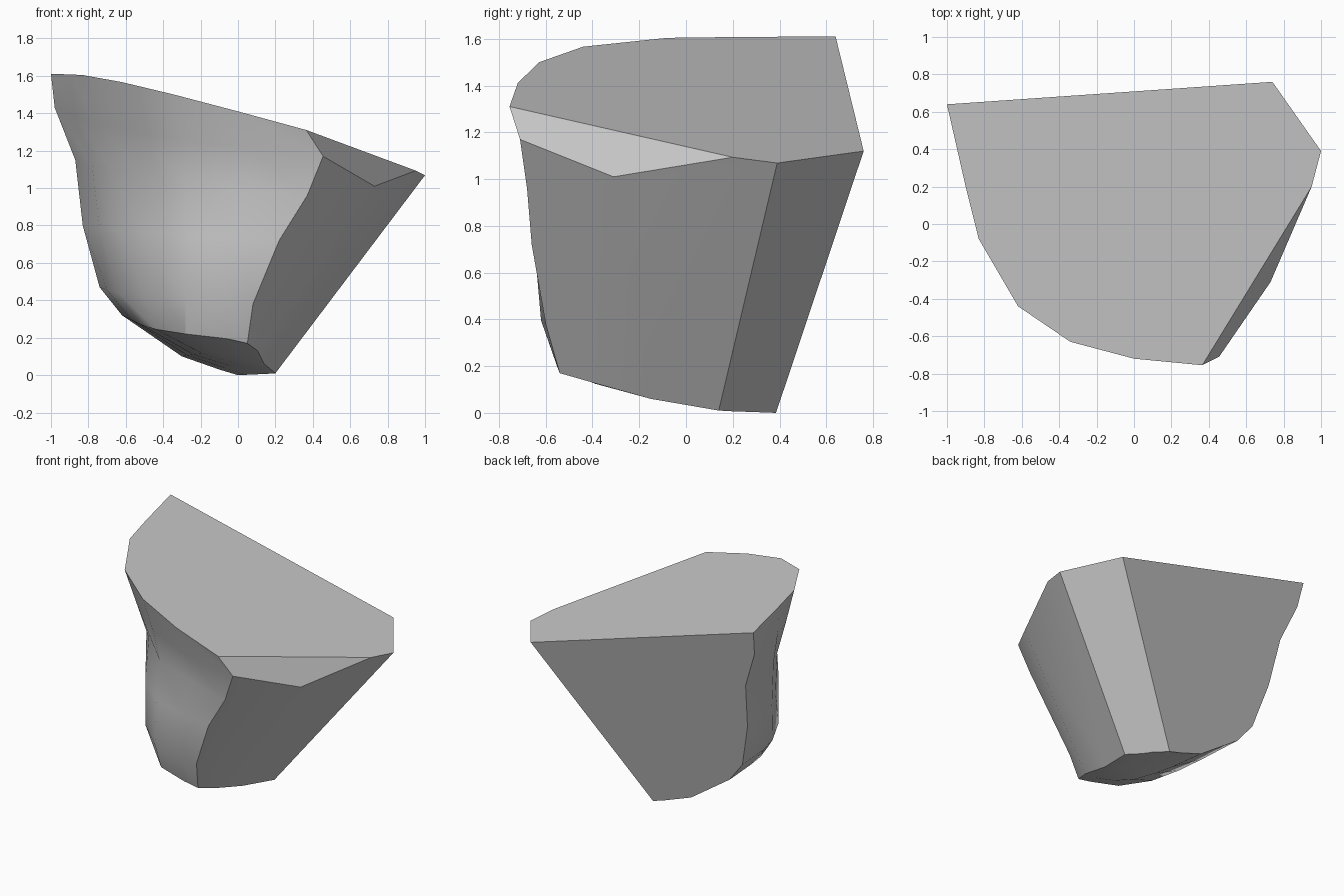
import bpy
import bmesh
import math

# Remove the default object
default = bpy.data.objects.get("Cube")
if default:
    bpy.data.objects.remove(default, do_unlink=True)

# Single stone colour
stone = bpy.data.materials.new("stone_grey")
stone.use_nodes = True
grey = (0.585, 0.585, 0.585, 1)
stone.diffuse_color = grey
stone.node_tree.nodes["Principled BSDF"].inputs["Base Color"].default_value = grey


def top_height(x, y):
    """Height of the flat sloping top cut."""
    return 1.369 - 0.278 * x - 0.057 * y


def back_depth(x, z):
    """Depth of the flat leaning back cut."""
    return 0.385 + 0.138 * x + 0.244 * z


# Weathered front: rows from the top rim down to the foot.
# Each row: height at left end, height at right end, x on the back cut, then plan points
rows = [
    (1.61, 1.31, -1, [(-.9, .2), (-.83, -.08), (-.62, -.44), (-.34, -.63), (0, -.72), (.365, -.755)]),
    (1.43, 1.17, -.98, [(-.87, .17), (-.75, -.1), (-.56, -.38), (-.29, -.58), (.04, -.68), (.455, -.71)]),
    (1.15, .96, -.87, [(-.78, .09), (-.67, -.11), (-.5, -.33), (-.27, -.53), (.05, -.62), (.37, -.68)]),
    (.8, .72, -.83, [(-.74, .05), (-.65, -.12), (-.5, -.37), (-.27, -.57), (0, -.65), (.22, -.66)]),
    (.47, .38, -.74, [(-.7, .09), (-.64, -.1), (-.5, -.37), (-.28, -.57), (-.04, -.62), (.08, -.6)]),
    (.32, .17, -.62, [(-.57, .06), (-.52, -.13), (-.44, -.33), (-.28, -.5), (-.06, -.55), (.05, -.54)]),
    (.1, .13, -.3, [(-.27, .1), (-.24, -.06), (-.19, -.22), (-.1, -.33), (.02, -.39), (.105, -.4)]),
    (.03, .06, -.1, [(-.06, .22), (-.01, .1), (.04, 0), (.08, -.08), (.11, -.12), (.14, -.15)]),
    (0, .01, 0, [(.04, .34), (.08, .3), (.11, .25), (.15, .2), (.18, .17), (.2, .14)]),
]

bm = bmesh.new()
grid = []
for number, (z_left, z_right, x_back, plan) in enumerate(rows):
    points = [(x_back, back_depth(x_back, z_left))] + plan
    line = []
    for i, (x, y) in enumerate(points):
        z = z_left + (z_right - z_left) * i / (len(points) - 1)
        if number == 0:
            z = top_height(x, y)
        line.append(bm.verts.new((x, y, z)))
    grid.append(line)

for upper, lower in zip(grid, grid[1:]):
    for i in range(len(upper) - 1):
        bm.faces.new((upper[i], lower[i], lower[i + 1], upper[i + 1]))

# Corners of the flat cuts
back_corner, side_corner, bevel_end = [
    bm.verts.new((x, y, top_height(x, y)))
    for x, y in [(.74, .76), (1, .39), (.95, .2)]
]
bevel_low = bm.verts.new((.73, -.31, 1.01))

left_edge = [line[0] for line in grid]
right_edge = [line[-1] for line in grid]
crease = 6

flat_faces = [
    # top
    grid[0] + [bevel_end, side_corner, back_corner],
    # back
    left_edge + [back_corner],
    # narrow rear side
    grid[-1] + [side_corner, back_corner],
    # bevel under the top
    [right_edge[0], right_edge[1], bevel_low, bevel_end],
    # broad side, rear and front of the crease
    right_edge[crease:] + [side_corner, bevel_end, bevel_low],
    right_edge[1:crease + 1] + [bevel_low],
]
flats = [bm.faces.new(corners) for corners in flat_faces]
bmesh.ops.recalc_face_normals(bm, faces=bm.faces[:])

mesh = bpy.data.meshes.new("boulder")
bm.to_mesh(mesh)
bm.free()
mesh.materials.append(stone)
boulder = bpy.data.objects.new("boulder", mesh)
bpy.context.collection.objects.link(boulder)

# Smooth the weathered front while the cuts stay crisp
bpy.ops.object.select_all(action="DESELECT")
boulder.select_set(True)
bpy.context.view_layer.objects.active = boulder
bpy.ops.object.shade_smooth_by_angle(angle=math.radians(30))
